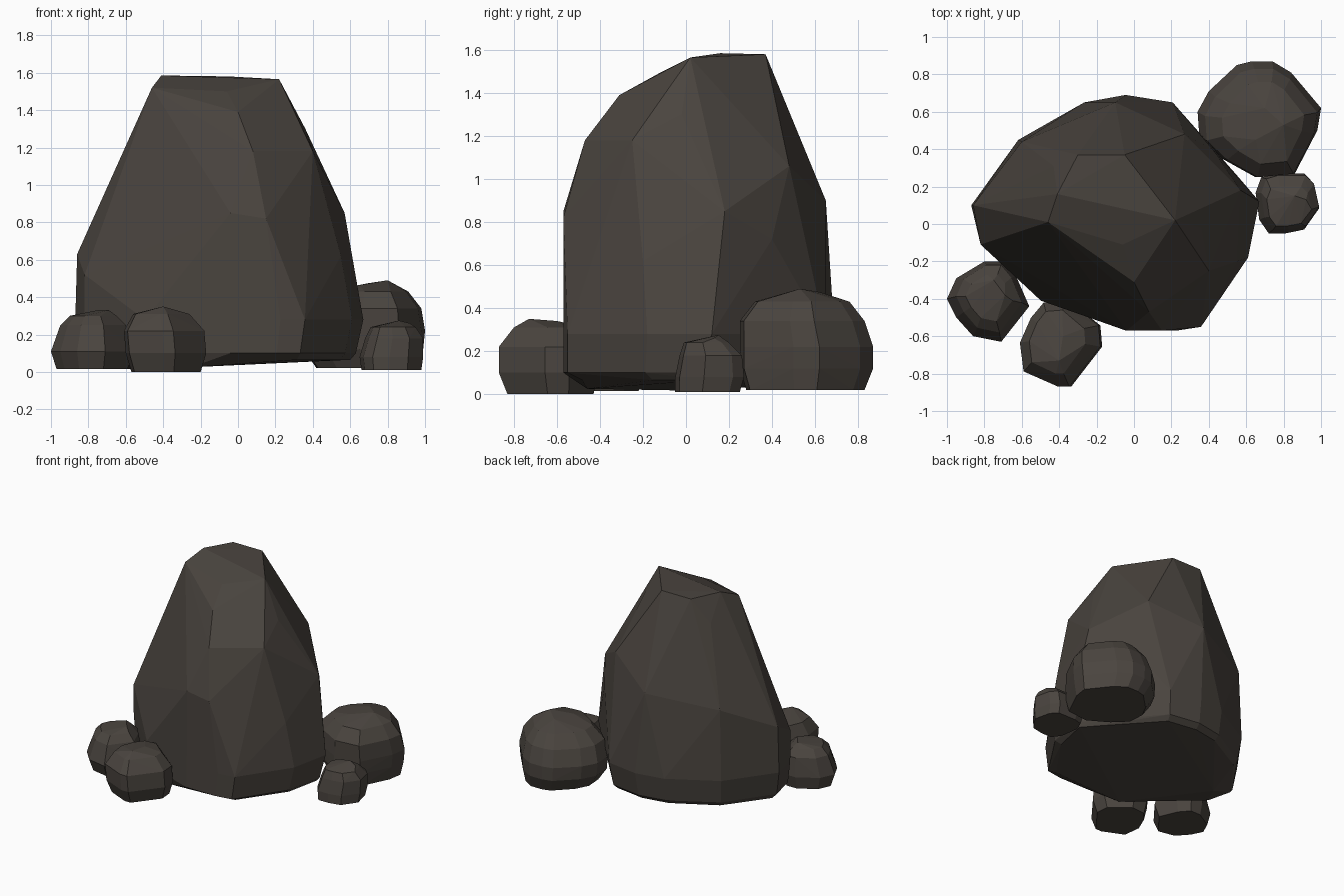
import bpy
import bmesh

default_cube = bpy.data.objects.get("Cube")
if default_cube:
    bpy.data.objects.remove(default_cube, do_unlink=True)

# Single dark stone colour
stone = bpy.data.materials.new("dark stone")
stone.use_nodes = True
stone_colour = (0.068, 0.058, 0.049, 1)
stone.diffuse_color = stone_colour
shader = stone.node_tree.nodes["Principled BSDF"]
shader.inputs["Base Color"].default_value = stone_colour
shader.inputs["Roughness"].default_value = 0.9


def fit_outline(outline, level):
    """Stretch the plan outline into the x and y limits of one height level."""
    height, left, right, front, back = level
    xs = [point[0] for point in outline]
    ys = [point[1] for point in outline]
    x_scale = (right - left) / (max(xs) - min(xs))
    y_scale = (back - front) / (max(ys) - min(ys))
    return [
        (left + (x - min(xs)) * x_scale, front + (y - min(ys)) * y_scale, height)
        for x, y in outline
    ]


def make_rock(name, outline, levels, crown):
    """Wrap a faceted convex skin around stacked outlines and corner points."""
    mesh = bpy.data.meshes.new(name)
    rock = bpy.data.objects.new(name, mesh)
    bpy.context.collection.objects.link(rock)
    bm = bmesh.new()
    for level in levels:
        for position in fit_outline(outline, level):
            bm.verts.new(position)
    for position in crown:
        bm.verts.new(position)
    hull = bmesh.ops.convex_hull(bm, input=bm.verts[:])
    unused = set(hull["geom_interior"]) | set(hull["geom_unused"])
    loose = [item for item in unused if isinstance(item, bmesh.types.BMVert)]
    bmesh.ops.delete(bm, geom=loose, context="VERTS")
    # Merge nearly coplanar triangles into broad chiselled facets
    bmesh.ops.dissolve_limit(
        bm, angle_limit=0.03, verts=bm.verts[:], edges=bm.edges[:]
    )
    bmesh.ops.recalc_face_normals(bm, faces=bm.faces[:])
    bm.to_mesh(mesh)
    bm.free()
    mesh.materials.append(stone)
    return rock


# Corners of the tall rock, from the narrow ridge down to the tilted underside
ridge = [(-.3, .37, 1.58), (-.05, .37, 1.58), (.22, .02, 1.565),
         (-.41, .16, 1.585), (-.46, .01, 1.52), (-.06, -.11, 1.5)]
shoulders = [(0, -.31, 1.39), (.36, -.02, 1.3), (-.43, .31, 1.4),
             (.4, -.25, 1.18), (.08, -.47, 1.18), (-.5, .34, 1.15),
             (.03, .51, 1.17), (.27, .48, 1.06)]
flanks = [(-.1, .65, .9), (.57, .18, .85), (-.6, .44, .82),
          (-.04, -.57, .85), (.15, -.57, .82), (.42, .4, .72),
          (-.86, .1, .63), (.55, -.2, .62), (-.82, -.11, .52)]
underside = [(-.25, -.46, .025), (-.65, .1, .015)]

# Tall central rock
make_rock(
    "central_rock",
    [(-.87, .1), (-.62, .45), (-.27, .65), (-.05, .69), (.2, .65),
     (.4, .39), (.55, .25), (.66, .12), (.6, -.18), (.35, -.55),
     (.22, -.57), (-.04, -.57), (-.26, -.49), (-.5, -.41), (-.82, -.11)],
    [(.065, -.81, .6, -.5, .62), (.1, -.84, .63, -.57, .66),
     (.28, -.87, .67, -.57, .69)],
    ridge + shoulders + flanks + underside,
)

# Large boulder behind the left side
make_rock(
    "back_boulder",
    [(.34, .6), (.4, .71), (.55, .85), (.63, .87), (.74, .87), (.84, .81),
     (1, .62), (.98, .5), (.86, .27), (.65, .25), (.47, .35), (.35, .46)],
    [(.02, .42, .97, .28, .83), (.12, .35, .99, .25, .87),
     (.22, .34, 1, .25, .87), (.34, .38, .98, .25, .83),
     (.43, .47, .91, .32, .76)],
    [(.8, .53, .49), (.65, .45, .465), (.7, .62, .475)],
)

# Small stone beside the left side
make_rock(
    "side_stone",
    [(.65, .17), (.68, .25), (.75, .27), (.91, .27), (.96, .22),
     (.99, .09), (.91, -.02), (.81, -.04), (.72, -.04), (.67, .03)],
    [(.01, .66, .98, -.05, .25), (.08, .65, .99, -.05, .27),
     (.18, .68, .99, -.03, .26), (.24, .71, .95, -.01, .2)],
    [(.86, .15, .275), (.92, .13, .26)],
)

# Outer stone at the front right
make_rock(
    "front_outer_stone",
    [(-1, -.4), (-.95, -.29), (-.8, -.2), (-.7, -.2), (-.63, -.28),
     (-.56, -.44), (-.71, -.63), (-.86, -.6), (-.95, -.5)],
    [(.015, -.97, -.59, -.59, -.22), (.11, -1, -.56, -.63, -.2),
     (.25, -.95, -.6, -.58, -.22), (.3, -.9, -.65, -.52, -.27)],
    [(-.69, -.38, .33), (-.75, -.3, .33)],
)

# Inner stone at the front
make_rock(
    "front_inner_stone",
    [(-.61, -.63), (-.55, -.5), (-.48, -.42), (-.35, -.41), (-.18, -.54),
     (-.17, -.65), (-.34, -.86), (-.4, -.86), (-.59, -.78)],
    [(0, -.57, -.2, -.83, -.43), (.1, -.6, -.17, -.87, -.41),
     (.22, -.61, -.18, -.87, -.41), (.31, -.56, -.26, -.8, -.46)],
    [(-.4, -.73, .35), (-.38, -.6, .34)],
)
